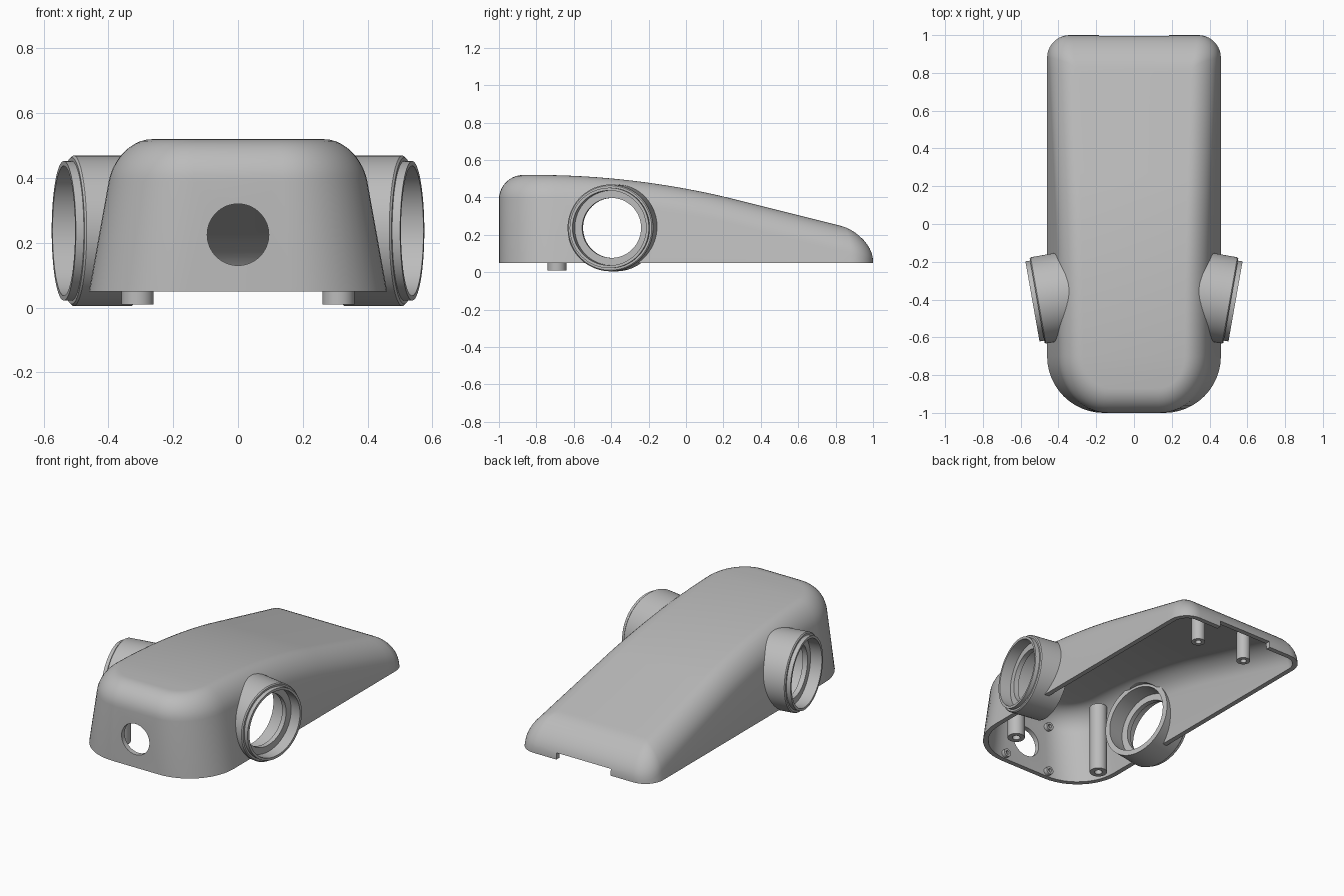
import bpy, bmesh
from math import sin, cos, pi
from mathutils import Vector, Matrix

cube = bpy.data.objects.get("Cube")
if cube:
    bpy.data.objects.remove(cube, do_unlink=True)

grey = bpy.data.materials.new("plain_grey")
grey.use_nodes = True
grey.diffuse_color = (0.5, 0.5, 0.5, 1)
grey.node_tree.nodes["Principled BSDF"].inputs["Base Color"].default_value = (0.5, 0.5, 0.5, 1)

BASE, WALL, FILLET = 0.05, 0.03, 0.13


def finish(name, bm):
    bmesh.ops.remove_doubles(bm, verts=bm.verts, dist=1e-5)
    bmesh.ops.recalc_face_normals(bm, faces=bm.faces)
    mesh = bpy.data.meshes.new(name)
    bm.to_mesh(mesh)
    bm.free()
    mesh.materials.append(grey)
    ob = bpy.data.objects.new(name, mesh)
    bpy.context.collection.objects.link(ob)
    return ob


def smooth(ob):
    bpy.ops.object.select_all(action="DESELECT")
    ob.select_set(True)
    bpy.context.view_layer.objects.active = ob
    bpy.ops.object.shade_smooth_by_angle(angle=pi / 6)


def lathe(name, profile, origin, axis, steps=64):
    """Revolve a closed (radius, distance) profile about an axis."""
    bm = bmesh.new()
    rot = Vector((0, 0, 1)).rotation_difference(Vector(axis))
    rings = [[bm.verts.new(Vector(origin) + rot @ Vector(
        (r * cos(2 * pi * k / steps), r * sin(2 * pi * k / steps), s)))
        for k in range(steps)] for r, s in profile]
    for a, b in zip(rings, rings[1:] + rings[:1]):
        if a[0].co == a[1].co and b[0].co == b[1].co:
            continue
        for k in range(steps):
            j = (k + 1) % steps
            bm.faces.new((a[k], a[j], b[j], b[k]))
    return finish(name, bm)


def roof(y):
    if y > 0.2:
        return 0.405 - 0.25 * (y - 0.2)
    return 0.52 - 0.115 * max(0, y + 0.8) ** 2


def half_outline(t, a):
    """One side of a body ring, front to back; a is the fillet angle, None the base."""
    d = 0 if a is None else 1 - cos(a)
    w = 0.46 - t - FILLET * d
    front, back = -1 + t + FILLET * d, 1 - t - 0.17 * d
    rf, rb = 0.3 - t - FILLET * d, max(0.12 - t - FILLET * d, 0.02)
    path = []
    for k in range(13):
        q = pi / 2 * k / 12
        path.append((w - rf + rf * sin(q), front + rf - rf * cos(q), 0))
    y0, y1 = front + rf, back - rb
    path += [(w, y0 + (y1 - y0) * k / 28, 0) for k in range(1, 28)]
    for k in range(11):
        q = pi / 2 * k / 10
        path.append((w - rb + rb * cos(q), back - rb + rb * sin(q), k / 10))
    points = []
    for x, y, rear in path:
        z = BASE
        if a is not None:
            h = roof(y) - t
            rise = FILLET * (1 - rear) + (h - BASE - 0.01) * rear
            z = h - rise * (1 - sin(a))
        points.append(Vector((x * (1 - 0.18 * (z - BASE) / 0.46), y, z)))
    return points


# Hollow body shell, open underneath
bm = bmesh.new()


def bridge(a, b):
    for k in range(len(a)):
        j = (k + 1) % len(a)
        bm.faces.new((a[k], a[j], b[j], b[k]))


rims = []
for t in (0, WALL):
    rings = []
    for a in [None] + [pi / 2 * k / 10 for k in range(11)]:
        half = half_outline(t, a)
        mirrored = [Vector((-p.x, p.y, p.z)) for p in reversed(half)]
        rings.append([bm.verts.new(p) for p in half + mirrored])
    for a, b in zip(rings, rings[1:]):
        bridge(a, b)
    top = rings[-1]
    for k in range(len(top) // 2 - 1):
        bm.faces.new((top[k], top[k + 1], top[-2 - k], top[-1 - k]))
    rims.append(rings[0])
bridge(*rims)
body = finish("body_shell", bm)

# Openings: front hole, side ports and rear notch
ports = [(Vector((s * 0.5375, -0.41, 0.237)),
          Vector((s * cos(pi / 18), -sin(pi / 18), 0))) for s in (1, -1)]


def rod(r, a, b):
    return [(0, a), (r, a), (r, b), (0, b)]


cutters = [lathe("front_hole_cutter", rod(0.095, -0.1, 0.1), (0, -1, 0.225), (0, 1, 0))]
for centre, axis in ports:
    cutters.append(lathe("port_cutter", rod(0.215, -0.27, 0.1), centre, axis))
bm = bmesh.new()
bmesh.ops.create_cube(bm, size=1, matrix=Matrix.Translation((0, 0.99, 0.04))
                      @ Matrix.Diagonal((0.37, 0.18, 0.1, 1)))
cutters.append(finish("notch_cutter", bm))
bpy.context.view_layer.objects.active = body
for c in cutters:
    c.hide_render = True
    mod = body.modifiers.new("opening", "BOOLEAN")
    mod.operation, mod.solver, mod.object = "DIFFERENCE", "EXACT", c
    bpy.ops.object.modifier_apply(modifier=mod.name)
for c in cutters:
    bpy.data.objects.remove(c, do_unlink=True)
smooth(body)

# Side port tubes with a stepped lip and an inner flange
tube = [(0.2, 0), (0.215, 0), (0.215, -0.025), (0.226, -0.025), (0.232, -0.031),
        (0.232, -0.21), (0.2, -0.21), (0.2, -0.1), (0.16, -0.1), (0.16, -0.07), (0.2, -0.07)]
for side, (centre, axis) in zip(("left", "right"), ports):
    smooth(lathe(side + "_port_tube", tube, centre, axis, 96))


# Screw posts under the roof and bosses around the front hole
def post(name, r, length, origin, axis):
    profile = [(0, length), (r, length), (r, 0), (0.45 * r, 0), (0.45 * r, 0.6 * r), (0, 0.6 * r)]
    smooth(lathe(name, profile, origin, axis, 32))


for side, s in (("left", 1), ("right", -1)):
    post(side + "_front_post", 0.05, 0.43, (s * 0.31, -0.69, 0.01), (0, 0, 1))
    post(side + "_rear_post", 0.04, 0.185, (s * 0.17, 0.78, 0.05), (0, 0, 1))
    for level, z in (("upper", 0.375), ("lower", 0.08)):
        post(f"{side}_{level}_boss", 0.025, 0.04, (s * 0.16, -0.945, z), (0, -1, 0))
